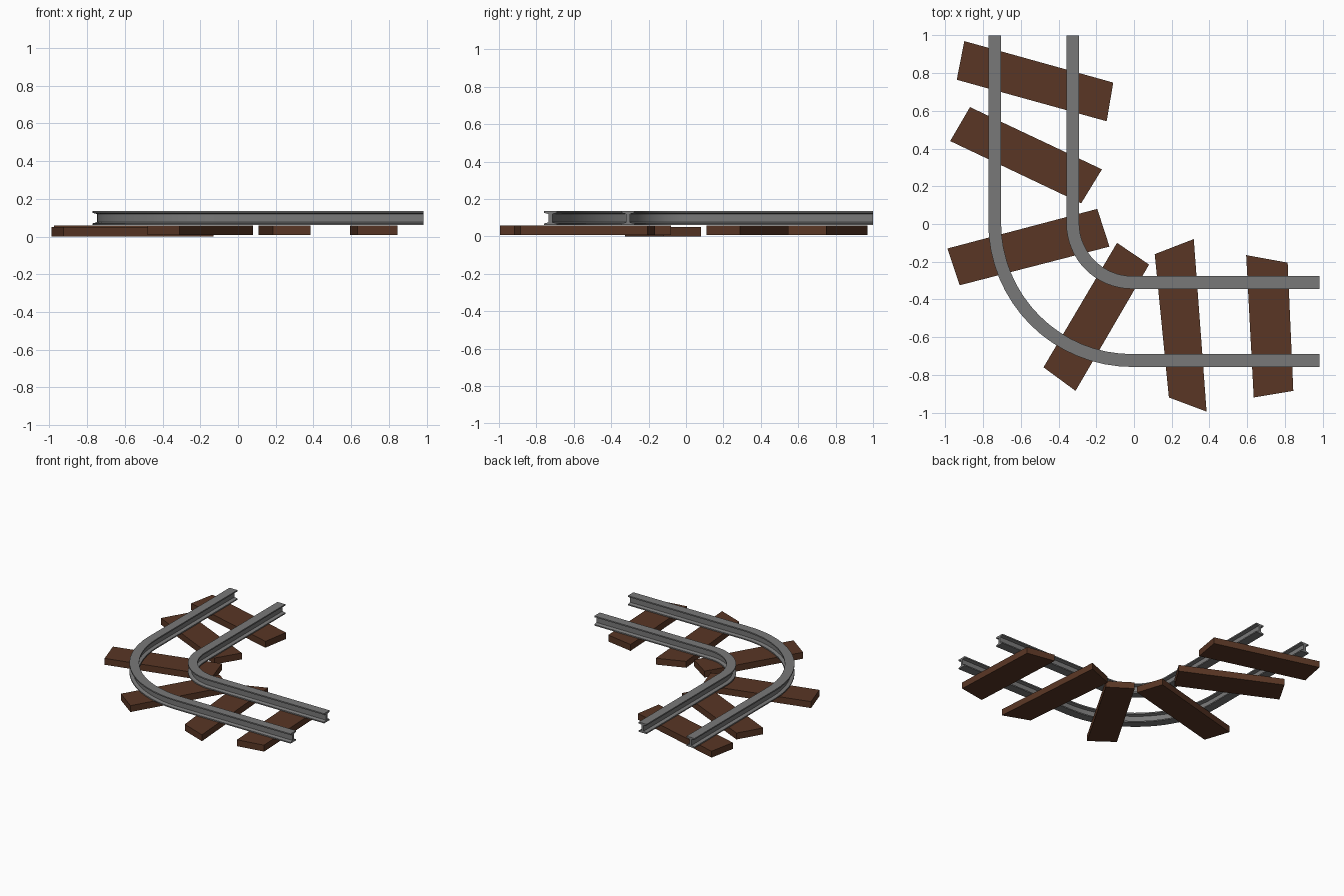
import bpy, bmesh
from math import sin, cos, pi
from mathutils import Vector

if "Cube" in bpy.data.objects:
    bpy.data.objects.remove(bpy.data.objects["Cube"])

wood = bpy.data.materials.new("brown_wood")
wood.diffuse_color = (0.10, 0.037, 0.018, 1)
wood.use_nodes = True
wood.node_tree.nodes["Principled BSDF"].inputs["Base Color"].default_value = wood.diffuse_color
steel = bpy.data.materials.new("grey_steel")
steel.diffuse_color = (0.19, 0.19, 0.19, 1)
steel.use_nodes = True
steel.node_tree.nodes["Principled BSDF"].inputs["Base Color"].default_value = steel.diffuse_color


def finish(name, bm, mat):
    bmesh.ops.recalc_face_normals(bm, faces=bm.faces)
    mesh = bpy.data.meshes.new(name)
    bm.to_mesh(mesh)
    bm.free()
    mesh.materials.append(mat)
    ob = bpy.data.objects.new(name, mesh)
    bpy.context.collection.objects.link(ob)
    return ob


# I-beam section: (offset outward from the bend centre, height)
F, W = 0.034, 0.010
half = [(F, 0.060), (F, 0.069), (W, 0.076), (W, 0.120), (F, 0.126), (F, 0.136)]
section = half + [(-u, z) for u, z in reversed(half)]
CX, CY, STEPS = -0.010, 0.005, 16


def rail(name, radius):
    # straight, quarter bend, straight
    stations = [(Vector((CX - radius, 1.0)), Vector((-1, 0)))]
    for i in range(STEPS + 1):
        a = pi + i / STEPS * pi / 2
        n = Vector((cos(a), sin(a)))
        stations.append((Vector((CX, CY)) + n * radius, n))
    stations.append((Vector((0.985, CY - radius)), Vector((0, -1))))
    bm = bmesh.new()
    rings = []
    for p, n in stations:
        rings.append([bm.verts.new((*(p + n * u), z)) for u, z in section])
    k = len(section)
    for a, b in zip(rings, rings[1:]):
        for j in range(k):
            bm.faces.new((a[j], a[(j + 1) % k], b[(j + 1) % k], b[j]))
    bm.faces.new(rings[0])
    bm.faces.new(rings[-1])
    ob = finish(name, bm, steel)
    bpy.context.view_layer.objects.active = ob
    ob.select_set(True)
    bpy.ops.object.shade_smooth_by_angle(angle=0.26)
    ob.select_set(False)


rail("outer_rail", 0.729)
rail("inner_rail", 0.315)


# Wooden sleepers: roughly cut planks with skewed ends
def sleeper(name, corners, z0, z1):
    bm = bmesh.new()
    low = [bm.verts.new((x, y, z0)) for x, y in corners]
    top = [bm.verts.new((x, y, z1)) for x, y in corners]
    bm.faces.new(low)
    bm.faces.new(top)
    for i in range(4):
        j = (i + 1) % 4
        bm.faces.new((low[i], low[j], top[j], top[i]))
    finish(name, bm, wood)


planks = [
    [(-0.90, 0.97), (-0.11, 0.75), (-0.145, 0.545), (-0.94, 0.765)],
    [(-0.87, 0.62), (-0.17, 0.29), (-0.28, 0.11), (-0.975, 0.44)],
    [(-0.99, -0.13), (-0.195, 0.08), (-0.13, -0.12), (-0.925, -0.325)],
    [(-0.09, -0.10), (0.08, -0.215), (-0.31, -0.885), (-0.48, -0.76)],
    [(0.11, -0.16), (0.317, -0.08), (0.385, -0.995), (0.185, -0.92)],
    [(0.595, -0.165), (0.815, -0.205), (0.845, -0.885), (0.635, -0.92)],
]
for i, corners in enumerate(planks):
    drop = 0.009 if i == 2 else 0.0
    sleeper(f"sleeper_{i + 1}", corners, 0.009 - drop, 0.059 - drop)
